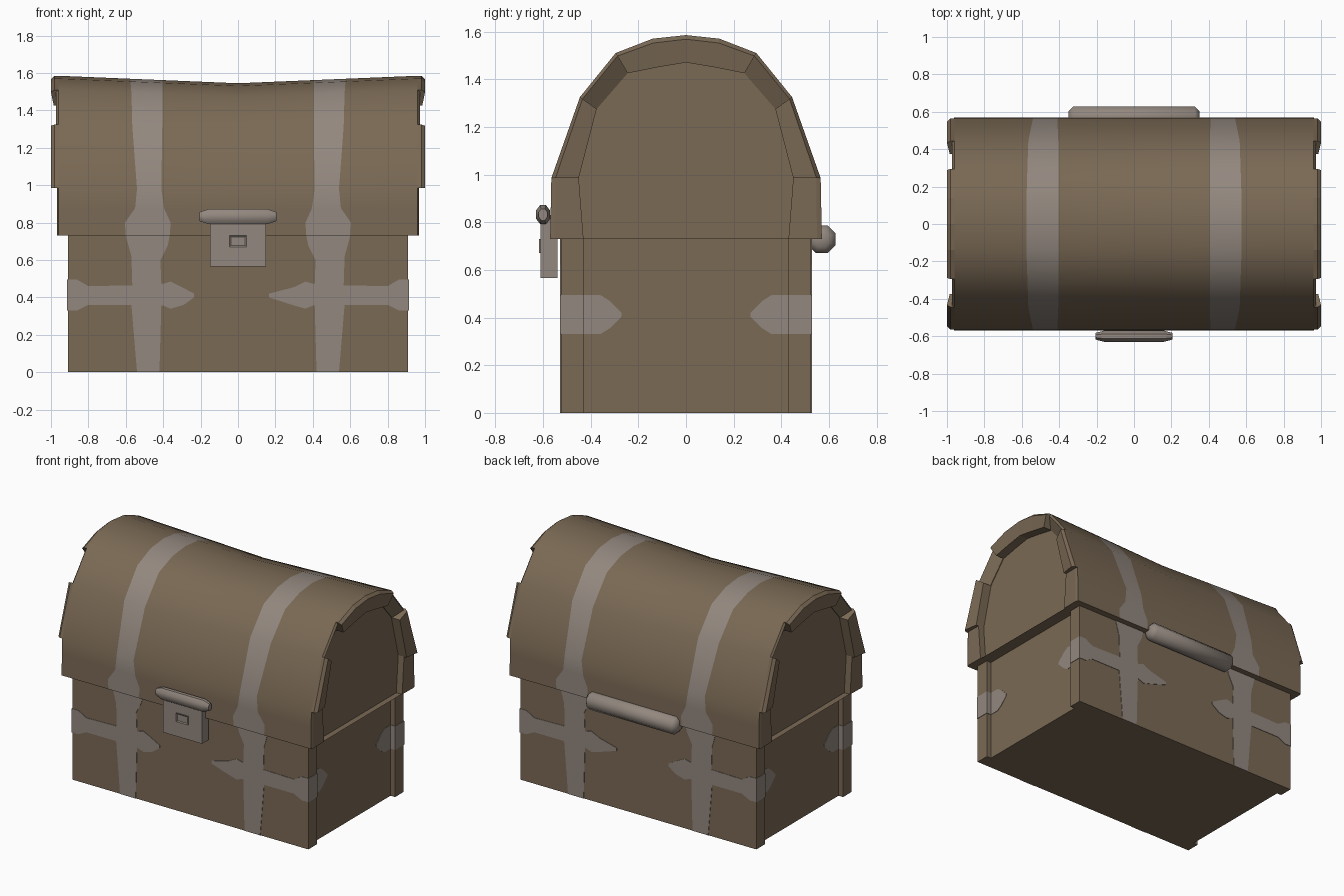
import bpy, bmesh, math

cube = bpy.data.objects.get("Cube")
if cube:
    bpy.data.objects.remove(cube, do_unlink=True)


def material(name, rgb):
    mat = bpy.data.materials.new(name)
    mat.diffuse_color = (*rgb, 1)
    mat.use_nodes = True
    mat.node_tree.nodes["Principled BSDF"].inputs["Base Color"].default_value = (*rgb, 1)
    return mat


wood = material("brown wood", (0.195, 0.142, 0.09))
metal = material("dull grey metal", (0.29, 0.245, 0.212))


def loft(name, rings, mats, caps=True, stripes=(), smooth=0):
    """Join closed rings of points; the intervals in stripes take the second material."""
    bm = bmesh.new()
    loops = [[bm.verts.new(p) for p in ring] for ring in rings]
    count = len(rings[0])
    for i, (a, b) in enumerate(zip(loops, loops[1:])):
        for j in range(count):
            k = (j + 1) % count
            face = bm.faces.new((a[j], a[k], b[k], b[j]))
            face.material_index = int(i in stripes and j < count - 1)
    if caps:
        bm.faces.new(loops[0])
        bm.faces.new(loops[-1])
    bmesh.ops.recalc_face_normals(bm, faces=bm.faces)
    mesh = bpy.data.meshes.new(name)
    bm.to_mesh(mesh)
    bm.free()
    for mat in mats:
        mesh.materials.append(mat)
    obj = bpy.data.objects.new(name, mesh)
    bpy.context.collection.objects.link(obj)
    if smooth:
        bpy.ops.object.select_all(action='DESELECT')
        obj.select_set(True)
        bpy.context.view_layer.objects.active = obj
        bpy.ops.object.shade_smooth_by_angle(angle=math.radians(smooth))
    return obj


def prism(name, outline, axis, low, high, mat):
    """Extrude a 2D outline along an axis (0 = x, 1 = y, 2 = z)."""
    def place(p, d):
        q = list(p)
        q.insert(axis, d)
        return q
    return loft(name, [[place(p, d) for p in outline] for d in (low, high)], [mat])


def rod(name, stations, y, z, squash, sides, mat):
    """Round bar along x with a radius at each station."""
    turns = [2 * math.pi * (i + 0.5) / sides for i in range(sides)]
    rings = [[(x, y + squash * r * math.cos(t), z + r * math.sin(t)) for t in turns]
             for x, r in stations]
    return loft(name, rings, [mat], smooth=50)


def rect(a, b, c, d):
    return [(a, c), (b, c), (b, d), (a, d)]


# Body with recessed end panels between corner posts
quarter = [(0.91, 0.525), (0.91, 0.43), (0.875, 0.43)]
right_half = quarter + [(x, -y) for x, y in reversed(quarter)]
plan = right_half + [(-x, -y) for x, y in right_half]
prism("chest_body", plan, 2, 0, 0.732, wood)

# Lid shell: y, z, inner and outer strap edge for each row of the arch
LID = 0.73
rows = [(0.57, LID, 0.365, 0.6), (0.569, 0.8, 0.36, 0.605), (0.567, 0.88, 0.395, 0.55),
        (0.565, 0.985, 0.41, 0.54), (0.445, 1.325, 0.405, 0.565),
        (0.295, 1.51, 0.405, 0.57), (0.14, 1.57, 0.405, 0.575), (0, 1.585, 0.405, 0.575)]
arch = [(-y, z, i, o) for y, z, i, o in rows] + rows[-2::-1]


def sag(x, y, z):
    return (x, y, z - 0.04 * max(0, 1 - abs(x) / 0.96) * (z - LID) / 0.855)


rings = []
for pick in (lambda i, o: -0.96, lambda i, o: -o, lambda i, o: -i, lambda i, o: 0,
             lambda i, o: i, lambda i, o: o, lambda i, o: 0.96):
    rings.append([sag(pick(i, o), y, z) for y, z, i, o in arch])
loft("lid_shell", rings, [wood, metal], caps=False, stripes=(1, 4), smooth=35)

# Lid end panels
outer = [(0.57, LID), (0.565, 0.985), (0.445, 1.325), (0.295, 1.51), (0.14, 1.57), (0, 1.585)]
inner = [(0.43, LID), (0.45, 0.985), (0.375, 1.275), (0.245, 1.425), (0.12, 1.45), (0, 1.47)]
panel = inner + [(-y, z) for y, z in inner[-2::-1]]
prism("lid_end_panels", panel, 0, -0.92, 0.92, wood)


# Stepped rim blocks around both lid ends
def rim(name, side, points, reach, inner_reach):
    sections = []
    for (oy, oz), (iy, iz) in points:
        my, mz = oy + (iy - oy) * 0.15, oz + (iz - oz) * 0.15
        section = [(0.96, oy, oz), (max(0.961, reach - 0.02), oy, oz), (reach, my, mz),
                   (inner_reach, iy, iz), (0.9, iy, iz)]
        sections.append([(side * x, y, z) for x, y, z in section])
    loft(name, sections, [wood])


pairs = list(zip(outer, inner))
mirrored = [((-a, b), (-c, d)) for (a, b), (c, d) in pairs]
for side, label in ((1, "left"), (-1, "right")):
    for half, end in ((pairs, "back"), (mirrored, "front")):
        rim(f"{label}_{end}_rim_foot", side, half[0:2], 0.967, 0.965)
        rim(f"{label}_{end}_rim_side", side, half[1:3], 1.0, 0.985)
        rim(f"{label}_{end}_rim_shoulder", side, half[2:4], 0.972, 0.925)
    rim(f"{label}_rim_crown", side, pairs[3:] + mirrored[-2:2:-1], 1.0, 0.985)


# Painted iron straps on the body
def cross(tip):
    return [(0.42, 0), (0.41, 0.36), (0.36, 0.34), (0.29, 0.36), (tip, 0.4), (tip, 0.42),
            (0.3, 0.455), (0.36, 0.485), (0.41, 0.47), (0.415, 0.6), (0.375, 0.68),
            (0.365, LID), (0.6, LID), (0.57, 0.62), (0.565, 0.465), (0.8, 0.46),
            (0.86, 0.495), (0.91, 0.495), (0.91, 0.33), (0.86, 0.33), (0.8, 0.36),
            (0.57, 0.36), (0.54, 0)]


low, high = 0.33, 0.495
for sx, label, tip in ((1, "left", 0.165), (-1, "right", 0.235)):
    for sy, end in ((1, "back"), (-1, "front")):
        name = f"{label}_{end}_strap"
        prism(name, [(sx * x, z) for x, z in cross(tip)], 1, sy * 0.52, sy * 0.528, metal)
        prism(name + "_post", rect(sy * 0.43, sy * 0.528, low, high),
              0, sx * 0.906, sx * 0.913, metal)
        prism(name + "_step", rect(sx * 0.87, sx * 0.913, low, high),
              1, sy * 0.427, sy * 0.433, metal)
        point = [(0.43, low), (0.36, low), (0.32, 0.355), (0.27, 0.405), (0.27, 0.42),
                 (0.32, 0.47), (0.36, high), (0.43, high)]
        prism(name + "_point", [(sy * y, z) for y, z in point],
              0, sx * 0.87, sx * 0.878, metal)

# Front clasp
prism("clasp_plate", rect(-0.15, 0.15, 0.565, 0.83), 1, -0.61, -0.54, metal)
rod("clasp_bar", [(-0.205, 0.026), (-0.16, 0.043), (0.16, 0.043), (0.205, 0.026)],
    -0.6, 0.832, 0.75, 8, metal)
keyhole = prism("clasp_keyhole", rect(-0.045, 0.045, 0.67, 0.73), 1, -0.616, -0.6, metal)
bm = bmesh.new()
bm.from_mesh(keyhole.data)
front = min(bm.faces, key=lambda f: f.calc_center_median().y)
bmesh.ops.inset_individual(bm, faces=[front], thickness=0.01, depth=-0.005)
bm.to_mesh(keyhole.data)
bm.free()

# Back hinge roll
rod("hinge_roll", [(-0.35, 0.035), (-0.325, 0.063), (0.325, 0.063), (0.35, 0.035)],
    0.57, 0.728, 1, 8, metal)
